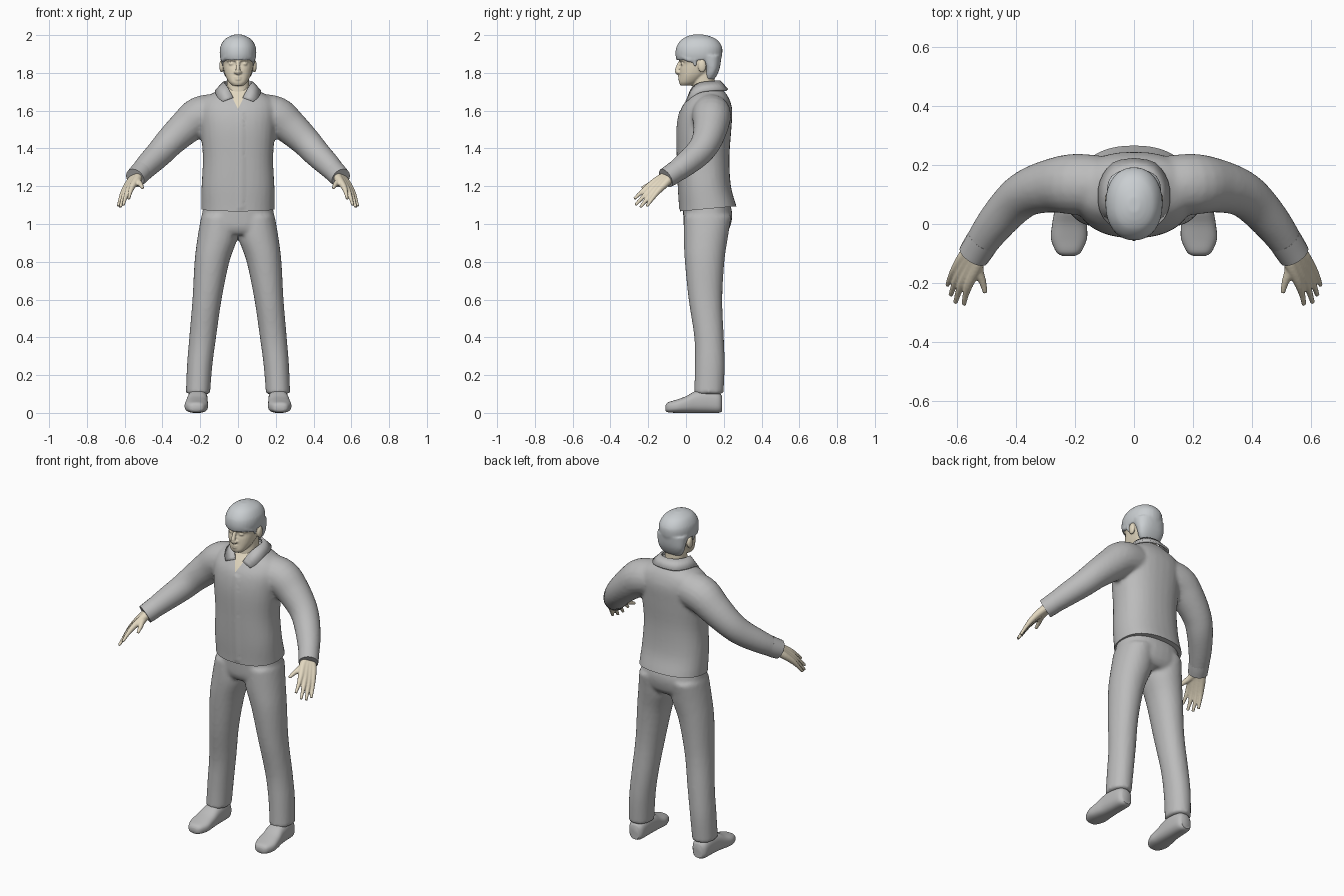
import bpy
import bmesh
import math
from mathutils import Vector

default_cube = bpy.data.objects.get("Cube")
if default_cube:
    bpy.data.objects.remove(default_cube, do_unlink=True)


def make_material(name, color):
    mat = bpy.data.materials.new(name)
    mat.use_nodes = True
    mat.diffuse_color = (*color, 1)
    mat.node_tree.nodes["Principled BSDF"].inputs["Base Color"].default_value = (*color, 1)
    return mat


cloth = make_material("grey cloth", (0.5, 0.5, 0.5))
skin = make_material("pale skin", (0.77, 0.69, 0.53))
hair_grey = make_material("light grey hair", (0.59, 0.62, 0.64))


def resample(rows, steps=4):
    """Pass a smooth curve through rows of numbers."""
    rows = [Vector(r) for r in rows]
    out = []
    for i in range(len(rows) - 1):
        a, b = rows[i], rows[i + 1]
        before = rows[i - 1] if i else a
        after = rows[i + 2] if i + 2 < len(rows) else b
        for s in range(steps):
            t = s / steps
            out.append(0.5 * (2 * a + (b - before) * t
                              + (2 * before - 5 * a + 4 * b - after) * t ** 2
                              + (3 * a - before - 3 * b + after) * t ** 3))
    return out + [rows[-1]]


def skin_rings(bm, rings):
    """Join rings of points into a closed shell."""
    loops = [[bm.verts.new(p) for p in ring] for ring in rings]
    n = len(loops[0])
    for low, high in zip(loops, loops[1:]):
        for i in range(n):
            j = (i + 1) % n
            bm.faces.new((low[i], low[j], high[j], high[i]))
    bm.faces.new(loops[0][::-1])
    bm.faces.new(loops[-1])


def trunk(bm, rows, side=1, power=2.3, lengthwise=False, n=32):
    """Rows hold position along the axis, centre x, half width, and two depth limits."""
    rings = []
    for at, cx, half, near, far in resample(rows):
        ring = []
        for i in range(n):
            a = math.tau * i / n
            c, s = math.cos(a), math.sin(a)
            u = math.copysign(abs(c) ** (2 / power), c) * half
            v = math.copysign(abs(s) ** (2 / power), s) * (far - near) / 2 + (near + far) / 2
            x = side * (cx + u)
            ring.append((x, at, v) if lengthwise else (x, v, at))
        rings.append(ring)
    skin_rings(bm, rings)


def limb(bm, rows, side=1, n=20):
    """Rows hold x, y, z and radius along a path."""
    pts = resample(rows)
    rings = []
    for i, p in enumerate(pts):
        along = (pts[min(i + 1, len(pts) - 1)] - pts[max(i - 1, 0)]).xyz.normalized()
        u = along.cross(Vector((0, 0, 1))).normalized()
        v = along.cross(u)
        ring = [p.xyz + (u * math.cos(math.tau * k / n) + v * math.sin(math.tau * k / n)) * p.w
                for k in range(n)]
        rings.append([(side * q.x, q.y, q.z) for q in ring])
    skin_rings(bm, rings)


def ball(bm, centre, size):
    made = bmesh.ops.create_uvsphere(bm, u_segments=16, v_segments=10, radius=1)["verts"]
    for v in made:
        v.co = Vector(centre) + Vector([a * b for a, b in zip(v.co, size)])


def finish(name, bm, mats, voxel=0, rounds=3):
    """Create the object, fusing overlapping shells when a voxel size is given."""
    bmesh.ops.recalc_face_normals(bm, faces=bm.faces[:])
    mesh = bpy.data.meshes.new(name)
    bm.to_mesh(mesh)
    bm.free()
    obj = bpy.data.objects.new(name, mesh)
    bpy.context.collection.objects.link(obj)
    if voxel:
        fuse = obj.modifiers.new("fuse", "REMESH")
        fuse.mode = "VOXEL"
        fuse.voxel_size = voxel
        relax = obj.modifiers.new("relax", "SMOOTH")
        relax.factor = 0.5
        relax.iterations = rounds
        graph = bpy.context.evaluated_depsgraph_get()
        baked = bpy.data.meshes.new_from_object(obj.evaluated_get(graph))
        obj.modifiers.clear()
        obj.data = baked
    obj.data.materials.clear()
    for m in mats:
        obj.data.materials.append(m)
    shade(obj.data)
    return obj


def shade(mesh):
    for f in mesh.polygons:
        f.use_smooth = True
    mesh.set_sharp_from_angle(angle=math.radians(45))


# Shirt: torso fused with both sleeves
bm = bmesh.new()
trunk(bm, [(1.02, 0, .195, -.03, .28), (1.09, 0, .195, -.033, .268), (1.2, 0, .193, -.04, .238),
           (1.35, 0, .186, -.045, .23), (1.5, 0, .198, -.047, .24), (1.6, 0, .205, -.03, .245),
           (1.66, 0, .185, .005, .23), (1.7, 0, .12, .035, .205), (1.73, 0, .07, .05, .18)])
for side in (1, -1):
    limb(bm, [(.1, .13, 1.59, .1), (.2, .135, 1.572, .104), (.28, .13, 1.51, .092),
              (.36, .107, 1.435, .08), (.415, .065, 1.375, .073), (.48, -.01, 1.31, .064),
              (.535, -.09, 1.252, .053)], side)
shirt = finish("shirt", bm, [cloth, skin], .011, 4)

# Trim the hem, cut the open neck and raise the front placket
bm = bmesh.new()
bm.from_mesh(shirt.data)


def cut(point, normal, trim=False):
    return bmesh.ops.bisect_plane(bm, geom=bm.verts[:] + bm.edges[:] + bm.faces[:],
                                  plane_co=point, plane_no=normal, clear_inner=trim)


cut_geom = cut((0, 0, 1.07), (0, -.09, 1), True)["geom_cut"]
bmesh.ops.holes_fill(bm, edges=[e for e in cut_geom if isinstance(e, bmesh.types.BMEdge)])
for side in (1, -1):
    cut((0, 0, 1.61), (side, 0, -.5))
for f in bm.faces:
    c = f.calc_center_median()
    f.material_index = int(c.y < .1 and abs(c.x) < .5 * (c.z - 1.61))
for v in bm.verts:
    if 0 <= v.co.x < .03 and v.co.y < .05 and 1.08 < v.co.z < 1.6:
        v.co.y -= .004
bm.to_mesh(shirt.data)
bm.free()
shade(shirt.data)

# Folded collar
bm = bmesh.new()
top = [(.025, .012, 1.668), (.052, .035, 1.72), (.07, .075, 1.745), (.07, .125, 1.752),
       (.045, .165, 1.755), (0, .178, 1.755)]
low = [(.08, .002, 1.648), (.105, .03, 1.668), (.118, .075, 1.697), (.112, .145, 1.707),
       (.07, .205, 1.708), (0, .22, 1.71)]
for side in (1, -1):
    strips = [[bm.verts.new((side * p.x, p.y, p.z)) for p in resample(edge, 3)]
              for edge in (top, low)]
    for i in range(len(strips[0]) - 1):
        bm.faces.new((strips[0][i], strips[0][i + 1], strips[1][i + 1], strips[1][i]))
bmesh.ops.remove_doubles(bm, verts=bm.verts[:], dist=.0005)
collar = finish("collar", bm, [cloth])
thick = collar.modifiers.new("thickness", "SOLIDIFY")
thick.thickness = .012
thick.offset = 0

# Trousers: hips fused with both legs
bm = bmesh.new()
trunk(bm, [(.945, 0, .16, .01, .205), (.98, 0, .195, -.01, .232), (1.05, 0, .19, -.015, .245),
           (1.12, 0, .18, -.015, .23)])
for side in (1, -1):
    trunk(bm, [(1.04, .1, .095, -.01, .24), (.93, .108, .106, -.012, .222), (.8, .138, .092, -.006, .203),
               (.6, .164, .077, .014, .192), (.4, .187, .071, .044, .2), (.25, .203, .067, .047, .205),
               (.1, .212, .064, .043, .198)], side, 2.1)
finish("trousers", bm, [cloth], .011)

# Shoes, cuffs and hands
hand_tips = [(.578, -.274, 1.133), (.607, -.268, 1.1), (.623, -.242, 1.088), (.634, -.208, 1.093)]
for side, label in ((1, "left"), (-1, "right")):
    bm = bmesh.new()
    trunk(bm, [(-.108, .222, .022, .012, .04), (-.095, .222, .042, .003, .056), (-.05, .221, .061, 0, .07),
               (0, .219, .059, 0, .088), (.05, .215, .055, 0, .115), (.11, .213, .052, 0, .125),
               (.17, .212, .046, 0, .11), (.19, .211, .03, .008, .09)], side, 2.6, True)
    finish(label + "_shoe", bm, [cloth])

    bm = bmesh.new()
    limb(bm, [(.51, -.052, 1.28, .057), (.528, -.08, 1.26, .056), (.545, -.107, 1.243, .054)], side)
    finish(label + "_cuff", bm, [cloth])

    bm = bmesh.new()
    wrist = Vector((.55, -.118, 1.232))
    for k, tip in enumerate(hand_tips):
        tip = Vector(tip)
        root = wrist + Vector((-.012, -.012, .005)) * (1.5 - k)
        knuckle = root.lerp(tip, .45) + Vector((.006, 0, .008))
        bend = root.lerp(tip, .75) + Vector((.005, 0, .005))
        limb(bm, [(.525, -.075, 1.26, .028), (*root, .023), (*knuckle, .0165),
                  (*bend, .011), (*tip, .008)], side, 12)
    limb(bm, [(.535, -.095, 1.245, .026), (.53, -.155, 1.225, .019), (.515, -.195, 1.208, .013),
              (.505, -.234, 1.19, .008)], side, 12)
    finish(label + "_hand", bm, [skin], .0045, 2)

# Head with neck, nose, brows, lips and ears
bm = bmesh.new()
trunk(bm, [(1.62, 0, .07, .035, .16), (1.7, 0, .06, .035, .155), (1.82, 0, .06, .04, .15)])
trunk(bm, [(1.732, 0, .028, -.028, .03), (1.75, 0, .048, -.036, .065), (1.785, 0, .067, -.034, .11),
           (1.82, 0, .077, -.032, .15), (1.85, 0, .082, -.026, .16), (1.88, 0, .085, -.037, .165),
           (1.93, 0, .083, -.033, .165), (1.97, 0, .055, 0, .13)])
limb(bm, [(0, -.026, 1.868, .009), (0, -.04, 1.835, .011), (0, -.047, 1.808, .013),
          (0, -.035, 1.797, .011)], n=12)
for height in (1.778, 1.767):
    limb(bm, [(-.026, -.025, height - .002, .004), (0, -.035, height, .0075),
              (.026, -.025, height - .002, .004)], n=12)
for side in (1, -1):
    limb(bm, [(.012, -.033, 1.866, .006), (.035, -.029, 1.872, .007),
              (.058, -.01, 1.864, .006)], side, 12)
    ball(bm, (side * .033, -.017, 1.848), (.016, .011, .009))
    ball(bm, (side * .013, -.04, 1.803), (.009, .01, .008))
    ball(bm, (side * .087, .085, 1.836), (.012, .022, .034))
finish("head", bm, [skin], .0045, 2)

# Hair: crown with fringe, fused with the lower back and sideburns
bm = bmesh.new()
trunk(bm, [(1.868, 0, .091, -.05, .185), (1.9, 0, .097, -.056, .192), (1.94, 0, .093, -.05, .19),
           (1.975, 0, .073, -.025, .165), (1.993, 0, .046, .005, .13), (2.003, 0, .018, .04, .09)], power=2.15)
trunk(bm, [(1.765, 0, .055, .1, .148), (1.79, 0, .073, .098, .165), (1.83, 0, .085, .092, .18),
           (1.89, 0, .092, .05, .188)])
for side in (1, -1):
    limb(bm, [(.08, .05, 1.89, .015), (.079, .047, 1.86, .012), (.077, .05, 1.832, .006)], side, 12)
    limb(bm, [(.055, -.022, 1.89, .013), (.07, .005, 1.875, .014), (.078, .03, 1.868, .014)], side, 12)
finish("hair", bm, [hair_grey], .007)
